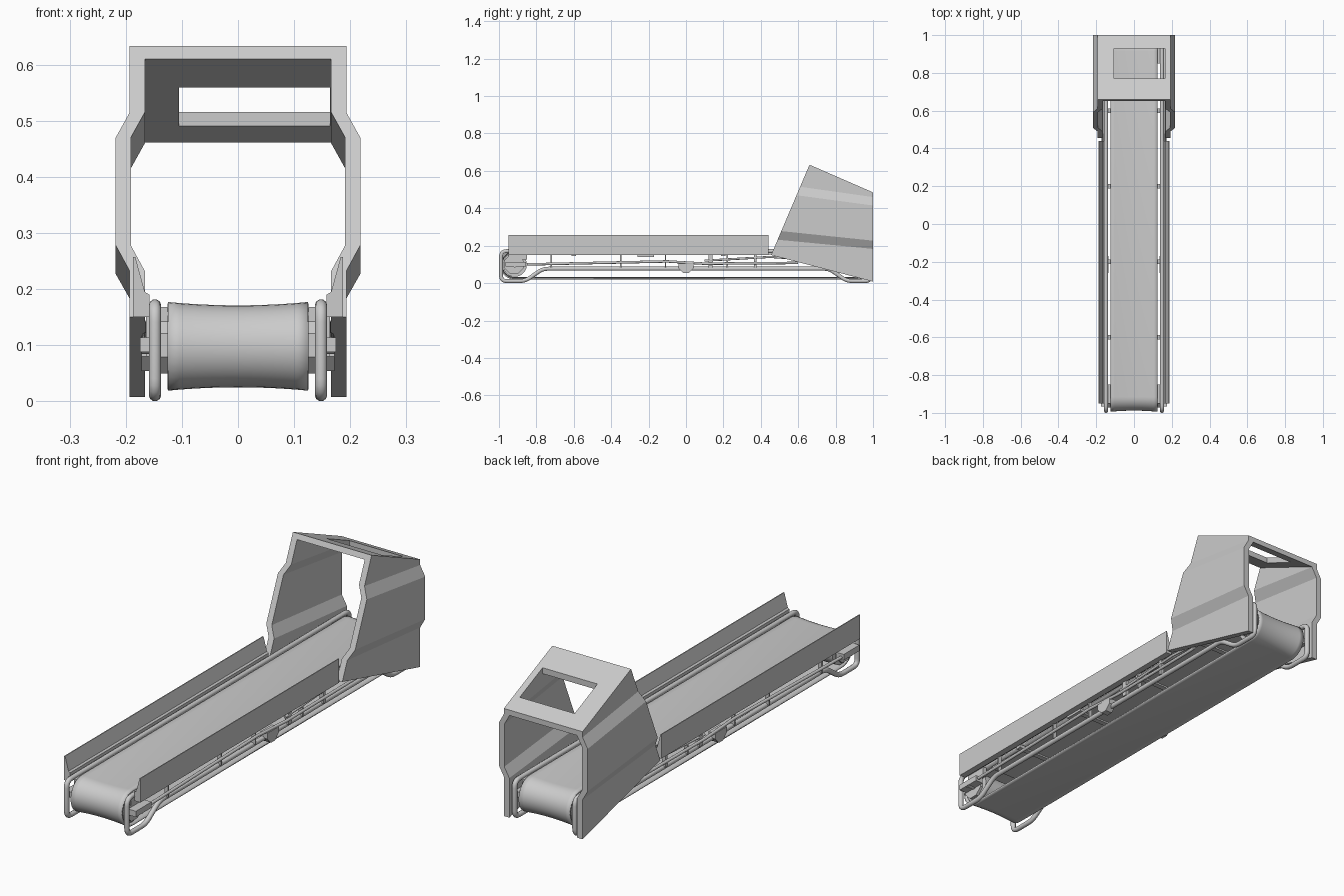
import bpy, bmesh, math
from mathutils import Vector

if "Cube" in bpy.data.objects:
    bpy.data.objects.remove(bpy.data.objects["Cube"])


def make(name, verts, faces, smooth=False):
    me = bpy.data.meshes.new(name)
    me.from_pydata(verts, [], faces)
    bm = bmesh.new()
    bm.from_mesh(me)
    bmesh.ops.recalc_face_normals(bm, faces=bm.faces)
    bm.to_mesh(me)
    bm.free()
    ob = bpy.data.objects.new(name, me)
    bpy.context.collection.objects.link(ob)
    if smooth:
        shade(ob)
    return ob


def activate(ob):
    bpy.ops.object.select_all(action='DESELECT')
    ob.select_set(True)
    bpy.context.view_layer.objects.active = ob


def shade(ob):
    activate(ob)
    bpy.ops.object.shade_smooth_by_angle(angle=math.radians(40))


def prism_x(name, yz, x0, x1, smooth=False):
    """Extrude a y-z outline along x."""
    n = len(yz)
    v = [(x, y, z) for x in (x0, x1) for y, z in yz]
    f = [list(range(n)), list(range(n, 2 * n))]
    f += [(i, (i + 1) % n, n + (i + 1) % n, n + i) for i in range(n)]
    return make(name, v, f, smooth)


def box(name, x0, x1, y0, y1, z0, z1):
    return prism_x(name, [(y0, z0), (y1, z0), (y1, z1), (y0, z1)], x0, x1)


def disc(y, z, r, n):
    return [(y + r * math.cos((i + .5) * math.tau / n),
             z + r * math.sin((i + .5) * math.tau / n)) for i in range(n)]


def tube(name, pts, r, cyclic=False, corner=0.0):
    """Round bar through points, with optional rounded corners."""
    pts = [Vector(p) for p in pts]
    out = []
    for i, p in enumerate(pts):
        if corner == 0:
            out.append(p)
            continue
        a, b = pts[i - 1], pts[(i + 1) % len(pts)]
        s, e = p + (a - p).normalized() * corner, p + (b - p).normalized() * corner
        for k in range(6):
            t = k / 5
            out.append(s * (1 - t) ** 2 + p * 2 * t * (1 - t) + e * t * t)
    cu = bpy.data.curves.new(name, 'CURVE')
    cu.dimensions = '3D'
    cu.bevel_depth, cu.bevel_resolution, cu.use_fill_caps = r, 3, True
    sp = cu.splines.new('POLY')
    sp.points.add(len(out) - 1)
    for q, p in zip(sp.points, out):
        q.co = (*p, 1)
    sp.use_cyclic_u = cyclic
    ob = bpy.data.objects.new(name, cu)
    bpy.context.collection.objects.link(ob)
    activate(ob)
    bpy.ops.object.convert(target='MESH')
    shade(bpy.context.object)


# Belt: endless strip, slightly hollow across its width
CY, CZ = 0.915, 0.098
cols, arc = 12, 16
verts, faces = [], []
for c in range(cols + 1):
    x = -0.125 + 0.25 * c / cols
    r = 0.073 + 0.006 * (x / 0.125) ** 2
    for end, start in ((1, -90), (-1, 90)):
        for k in range(arc + 1):
            a = math.radians(start + 180 * k / arc)
            verts.append((x, end * CY + r * math.cos(a), CZ + r * math.sin(a)))
n = 2 * (arc + 1)
for c in range(cols):
    for i in range(n):
        j = (i + 1) % n
        faces.append((c * n + i, c * n + j, (c + 1) * n + j, (c + 1) * n + i))
belt = make("belt", verts, faces, True)
m = belt.modifiers.new("thickness", 'SOLIDIFY')
m.thickness, m.offset = 0.007, -1

# Slider bed under the carrying run, and cross members
box("slider_bed", -0.115, 0.115, -0.82, 0.82, 0.152, 0.162)
for y in (-0.6, -0.2, 0.2, 0.6):
    box("cross_member", -0.15, 0.15, y - 0.012, y + 0.012, 0.145, 0.16)

# End drums, shafts and bearings
for e in (-1, 1):
    prism_x("drum", disc(e * CY, CZ, 0.064, 32), -0.122, 0.122, True)
    prism_x("drum_shaft", disc(e * CY, CZ, 0.014, 16), -0.172, 0.172, True)

# Hood: folded shell; each row is x, front z, back z
outer = [(.193, .15, .008), (.193, .232, .183), (.218, .278, .227),
         (.218, .47, .415), (.193, .515, .46), (.193, .633, .485)]
inner = [(x - .027, f, b) for x, f, b in outer[:-1]] + [(.166, .61, .461)]


def loop(half):
    return half + [(-x, f, b) for x, f, b in reversed(half)]


rings = []
for prof in (loop(outer), loop(inner)):
    rings.append([(x, .455 + .425 * (f - .15), f) for x, f, b in prof])
    rings.append([(x, 1.0, b) for x, f, b in prof])
k = len(rings[0])
verts = [v for r in rings for v in r]
faces = []
for a, b in ((0, 1), (1, 3), (3, 2), (2, 0)):
    faces += [(a * k + i, a * k + i + 1, b * k + i + 1, b * k + i) for i in range(k - 1)]
faces += [(0, k, 3 * k, 2 * k), (k - 1, 2 * k - 1, 4 * k - 1, 3 * k - 1)]
hood = make("hood", verts, faces)
cutter = box("window_cutter", -0.105, 0.164, 0.77, 0.93, 0.4, 0.7)
m = hood.modifiers.new("window", 'BOOLEAN')
m.operation, m.object, m.solver = 'DIFFERENCE', cutter, 'EXACT'
activate(hood)
bpy.ops.object.modifier_apply(modifier="window")
bpy.data.objects.remove(cutter)

# Everything that repeats on both sides
guard = [(.187, .15), (.187, .257), (.183, .257), (.166, .195), (.158, .19), (.158, .15)]
frame = [(-.989, .171), (-.989, .011), (-.86, .011), (-.765, .077),
         (.765, .077), (.86, .011), (.989, .011), (.989, .171)]
for s in (-1, 1):
    # Side guard
    v = [(s * x, y, z) for y in (-.95, .44) for x, z in guard]
    g = len(guard)
    make("side_guard", v, [list(range(g)), list(range(g, 2 * g))] +
         [(i, (i + 1) % g, g + (i + 1) % g, g + i) for i in range(g)])
    # Closed tubular frame with skid feet
    tube("frame_tube", [(s * .148, y, z) for y, z in frame], .011, True, .03)
    # Side bars
    tube("side_bar", [(s * .165, y, z) for y, z in
                      ((-.85, .1), (-.1, .116), (.1, .104), (.6, .108))], .007)
    tube("brace_bar", [(s * .16, y, z) for y, z in
                       ((.1, .12), (.45, .14), (.75, .12), (.86, .1))], .006)
    # Bearing plates with tensioner slots
    for e in (-1, 1):
        prism_x("bearing_plate", disc(e * .92, .1, .055, 8), s * .125, s * .137)
        box("tensioner", s * .137, s * .175, e * .91 - .055, e * .91 + .055, .088, .114)
        box("bearing_bracket", s * .12, s * .14, e * .9 - .05, e * .9 + .05, .125, .168)
    # Guard brackets
    for y, w in ((-.72, .008), (-.35, .008), (-.11, .006), (.13, .022), (.22, .008), (.37, .014)):
        box("guard_bracket", s * .146, s * .164, y - w / 2, y + w / 2, .08, .16)
    box("guard_clip", s * .135, s * .16, -.26, -.17, .14, .152)
    # Centre clamp
    prism_x("centre_clamp", [(-.04, .08), (-.015, .054), (.015, .054), (.04, .08),
                             (.04, .105), (-.04, .105)], s * .138, s * .172)
